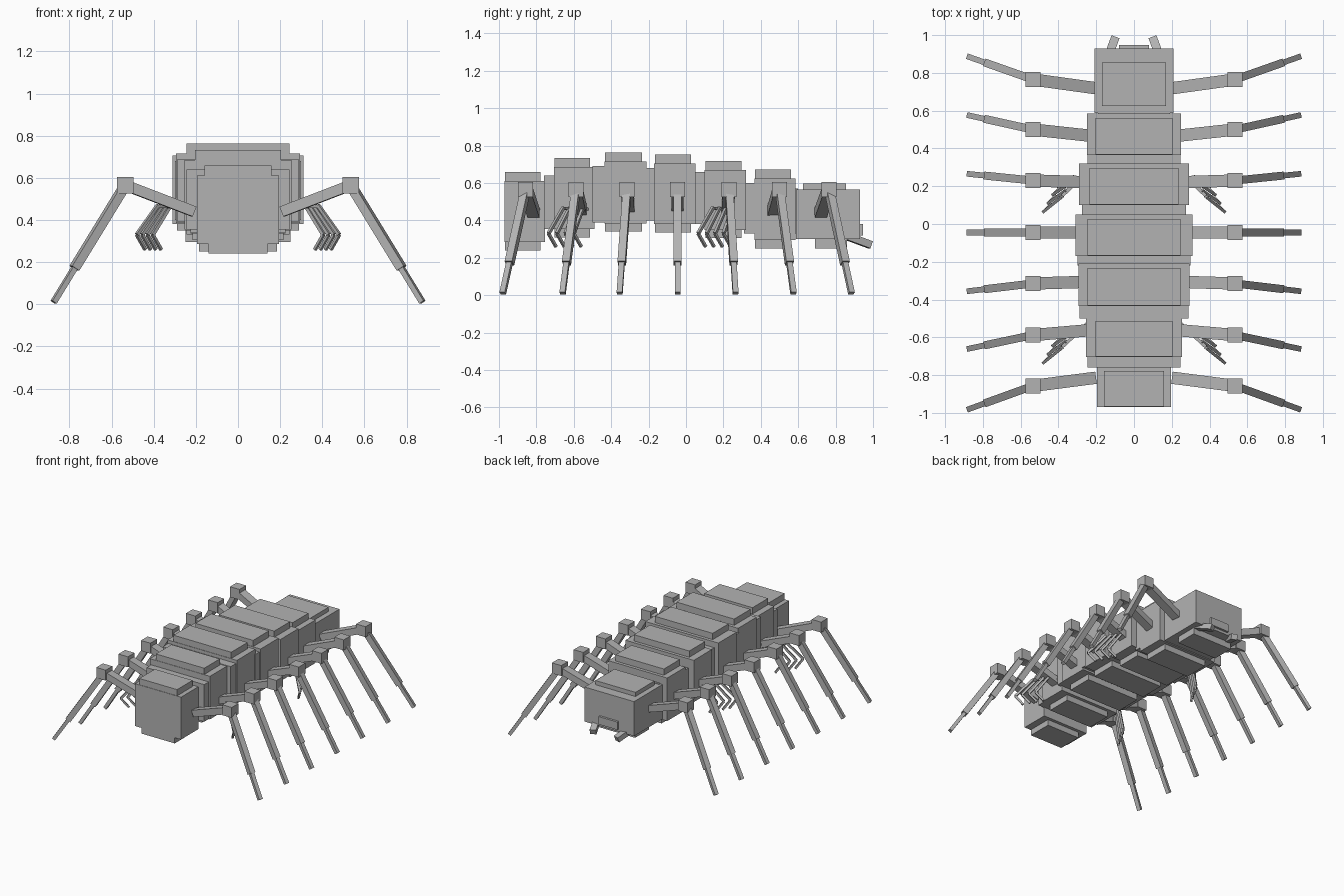
import bpy
from mathutils import Vector, Matrix

if "Cube" in bpy.data.objects:
    bpy.data.objects.remove(bpy.data.objects["Cube"])

grey = bpy.data.materials.new("shell_grey")
grey.use_nodes = True
grey.diffuse_color = (0.45, 0.45, 0.45, 1)
grey.node_tree.nodes["Principled BSDF"].inputs["Base Color"].default_value = (0.45, 0.45, 0.45, 1)


def cube(name):
    bpy.ops.mesh.primitive_cube_add(size=1)
    ob = bpy.context.object
    ob.name = name
    ob.data.materials.append(grey)
    return ob


def block(name, half_x, y0, y1, z0, z1):
    """Box centred on x = 0 with given y and z ranges."""
    ob = cube(name)
    ob.matrix_world = (Matrix.Translation((0, (y0 + y1) / 2, (z0 + z1) / 2))
                       @ Matrix.Diagonal((half_x * 2, y1 - y0, z1 - z0, 1)))


def bar(name, a, b, width, depth):
    """Box running from a to b, made on both sides."""
    for side, s in (("left", 1), ("right", -1)):
        p, q = Vector((a[0] * s, *a[1:])), Vector((b[0] * s, *b[1:]))
        along = (q - p).normalized()
        across = along.cross(Vector((0, 0, 1))).normalized()
        up = across.cross(along)
        rot = Matrix((along, across, up)).transposed().to_4x4()
        ob = cube(f"{name}_{side}")
        ob.matrix_world = (Matrix.Translation((p + q) / 2) @ rot
                           @ Matrix.Diagonal(((q - p).length, width, depth, 1)))


# Body segments: half width, y range, z range, half width of the back plate
segments = [
    (0.195, -0.97, -0.755, 0.285, 0.61, 0.16),
    (0.255, -0.705, -0.49, 0.355, 0.685, 0.205),
    (0.295, -0.435, -0.21, 0.385, 0.715, 0.245),
    (0.31, -0.17, 0.05, 0.38, 0.705, 0.245),
    (0.29, 0.10, 0.32, 0.35, 0.67, 0.235),
    (0.25, 0.365, 0.585, 0.295, 0.625, 0.205),
]
for i, (w, y0, y1, z0, z1, plate) in enumerate(segments, 1):
    block(f"segment_{i}", w, y0, y1, z0, z1)
    block(f"back_plate_{i}", plate, y0 + 0.003, y1 - 0.024, z1 - 0.02, z1 + 0.048)
    block(f"belly_plate_{i}", plate - 0.02, y0 + 0.003, y1 - 0.024, z0 - 0.045, z0 + 0.02)

# Joints between the segments
joints = [
    (0.245, -0.76, -0.70, 0.355, 0.64),
    (0.288, -0.50, -0.43, 0.39, 0.69),
    (0.30, -0.22, -0.165, 0.40, 0.68),
    (0.275, 0.04, 0.11, 0.38, 0.66),
    (0.245, 0.31, 0.37, 0.33, 0.60),
    (0.19, 0.57, 0.60, 0.33, 0.57),
]
for i, j in enumerate(joints, 1):
    block(f"joint_{i}", *j)

# Large end segment with plates, mouth and mandibles
block("end_segment", 0.21, 0.587, 0.93, 0.30, 0.565)
block("end_back_plate", 0.17, 0.625, 0.855, 0.55, 0.597)
block("end_belly_plate", 0.17, 0.69, 0.86, 0.25, 0.31)
block("mouth_plate", 0.08, 0.92, 0.947, 0.32, 0.38)
bar("mandible", (0.15, 0.85, 0.32), (0.10, 0.985, 0.27), 0.045, 0.04)

# Walking legs: hip, knee and foot y
legs = [(-0.815, -0.857, -0.98), (-0.56, -0.588, -0.66), (-0.305, -0.315, -0.355),
        (-0.045, -0.045, -0.045), (0.22, 0.23, 0.265), (0.465, 0.50, 0.575),
        (0.72, 0.765, 0.885)]
for i, (hip_y, knee_y, foot_y) in enumerate(legs, 1):
    hip = Vector((0.21, hip_y, 0.44))
    knee = Vector((0.535, knee_y, 0.565))
    foot = Vector((0.875, foot_y, 0.01))
    ankle = knee.lerp(foot, 0.71)
    bar(f"upper_leg_{i}", hip, knee, 0.065, 0.05)
    bar(f"knee_{i}", knee - Vector((0.04, 0, 0)), knee + Vector((0.04, 0, 0)), 0.08, 0.08)
    bar(f"lower_leg_{i}", knee, ankle, 0.042, 0.042)
    bar(f"foot_{i}", ankle, foot, 0.03, 0.025)

# Two pairs of small clawed arms
for name, y in (("front", -0.8), ("rear", 0)):
    bar(f"{name}_claw_arm", (0.24, y + 0.28, 0.46), (0.38, y + 0.15, 0.465), 0.018, 0.015)
    for i in range(4):
        base = Vector((0.32 + 0.02 * i, y + 0.25 - 0.035 * i, 0.47))
        elbow = Vector((0.405 + 0.025 * i, y + 0.2 - 0.045 * i, 0.33))
        bar(f"{name}_finger_{i + 1}", base, elbow, 0.016, 0.016)
        bar(f"{name}_claw_{i + 1}", elbow, elbow + Vector((-0.04, 0.04, -0.07)), 0.014, 0.014)
